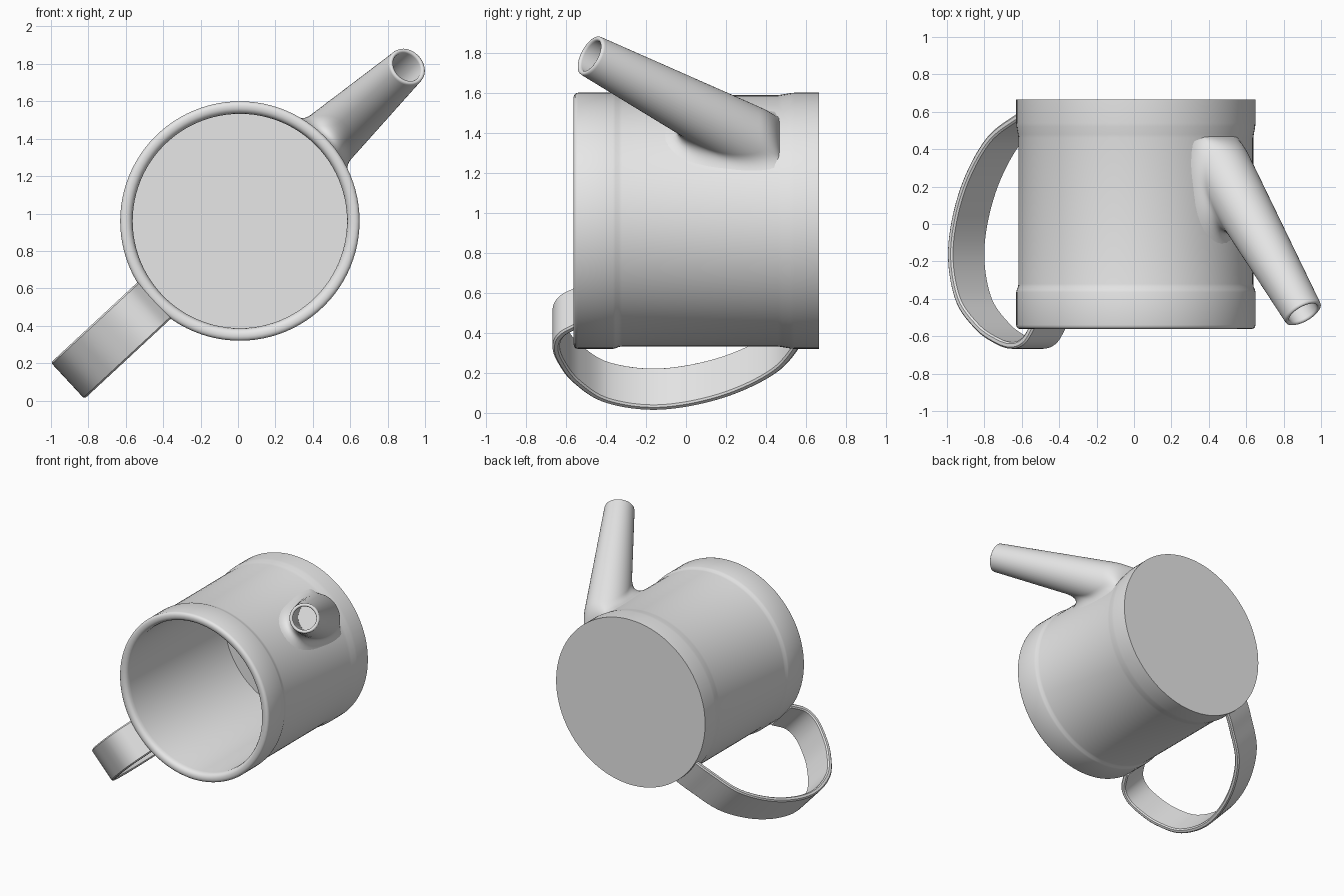
import bpy, bmesh, math
from mathutils import Vector

if "Cube" in bpy.data.objects:
    bpy.data.objects.remove(bpy.data.objects["Cube"])

CX, CZ = 0.01, 0.96                 # body axis runs along y through here
metal = bpy.data.materials.new("grey_metal")
metal.diffuse_color = (0.8, 0.8, 0.8, 1)
metal.use_nodes = True
metal.node_tree.nodes["Principled BSDF"].inputs["Base Color"].default_value = metal.diffuse_color


def finish(bm, name, angle=35):
    bmesh.ops.remove_doubles(bm, verts=bm.verts, dist=1e-5)
    bmesh.ops.recalc_face_normals(bm, faces=bm.faces)
    me = bpy.data.meshes.new(name)
    bm.to_mesh(me)
    bm.free()
    me.materials.append(metal)
    ob = bpy.data.objects.new(name, me)
    bpy.context.collection.objects.link(ob)
    bpy.ops.object.select_all(action='DESELECT')
    ob.select_set(True)
    bpy.context.view_layer.objects.active = ob
    bpy.ops.object.shade_smooth_by_angle(angle=math.radians(angle))
    return ob


def loft(bm, rings, cap_start=False, cap_end=False):
    rows = [[bm.verts.new(p) for p in ring] for ring in rings]
    n = len(rows[0])
    for a, b in zip(rows, rows[1:]):
        for i in range(n):
            j = (i + 1) % n
            bm.faces.new((a[i], a[j], b[j], b[i]))
    if cap_start:
        bm.faces.new(rows[0])
    if cap_end:
        bm.faces.new(rows[-1])


def on_body(r, theta, y):
    return Vector((CX + r * math.cos(theta), y, CZ + r * math.sin(theta)))


# Can body: turned profile (radius, y) from the base round the lip to the inner floor
profile = [(0.64, 0.665), (0.64, 0.54), (0.638, 0.52), (0.631, 0.48), (0.628, 0.46),
           (0.628, -0.32), (0.63, -0.335), (0.637, -0.352), (0.64, -0.365),
           (0.64, -0.54), (0.637, -0.551), (0.63, -0.558), (0.618, -0.562),
           (0.60, -0.561), (0.585, -0.553), (0.577, -0.54), (0.573, -0.52),
           (0.573, 0.635)]
SEG = 96
bm = bmesh.new()
loft(bm, [[on_body(r, 2 * math.pi * i / SEG, y) for i in range(SEG)] for r, y in profile],
     True, True)
finish(bm, "can_body")

# Spout: tapered tube with a fillet that spreads over the body
radial = Vector((0.735, 0, 0.678))
theta0 = math.atan2(radial.z, radial.x)
axis = (radial * 0.77 + Vector((0, -1, 0))).normalized()
e1 = Vector((-radial.z, 0, radial.x))
e2 = axis.cross(e1).normalized()
tip = on_body(1.22, theta0, -0.48)
R_TIP, TAPER, R_FOOT, Y_MAX, N = 0.107, 0.058, 0.624, 0.45, 48


def circle(r, depth):
    return [tip - axis * depth + r * (math.cos(t) * e1 + math.sin(t) * e2)
            for t in (2 * math.pi * i / N for i in range(N))]


def foot_curve(i, steps=12):
    """Outer wall line i: straight part, then a curve onto the body."""
    t = 2 * math.pi * i / N
    side = math.cos(t) * e1 + math.sin(t) * e2
    p0 = tip + side * R_TIP
    g = -axis + side * TAPER
    px, pz = p0.x - CX, p0.z - CZ
    a, b = g.x ** 2 + g.z ** 2, px * g.x + pz * g.z
    c = px ** 2 + pz ** 2 - R_FOOT ** 2
    s = (-b - math.sqrt(max(b * b - a * c, 0))) / a
    s_clip = (Y_MAX - p0.y) / g.y
    if s_clip < s:                  # rounded heel at the back
        corner = p0 + g * s_clip
        th = math.atan2(corner.z - CZ, corner.x - CX)
        start, end = corner - g * 0.1, on_body(0.62, th, Y_MAX + 0.02)
    else:
        corner = p0 + g * s
        th = math.atan2(corner.z - CZ, corner.x - CX)
        u, v = (th - theta0) * R_FOOT, corner.y - 0.25
        length = math.hypot(u, v)
        f = 0.10 + 0.11 * max(0, -v / length) ** 2
        start = corner - g * f
        end = on_body(R_FOOT, th + f * u / length / R_FOOT,
                      min(corner.y + f * v / length, Y_MAX + 0.02))
    pts = []
    for k in range(steps + 1):
        q = k / steps
        p = start * (1 - q) ** 2 + corner * 2 * q * (1 - q) + end * q * q
        pts.append(p)
    return pts


lines = [foot_curve(i) for i in range(N)]
rings = [circle(0.115, 0.80), circle(0.083, 0.012), circle(0.086, 0.003),
         circle(0.092, 0.0), circle(0.099, 0.0), circle(0.105, 0.004), circle(0.107, 0.014)]
rings += [[ln[k] for ln in lines] for k in range(len(lines[0]))]
bm = bmesh.new()
loft(bm, rings, cap_start=True)
finish(bm, "spout", 50)

# Handle: flat strip swept along a curved path (distance from body axis, y)
path = [(0.605, 0.655), (0.745, 0.593), (0.98, 0.455), (1.168, 0.187), (1.255, -0.13),
        (1.205, -0.40), (1.06, -0.56), (0.91, -0.64), (0.79, -0.667), (0.69, -0.635),
        (0.61, -0.535)]
path = [Vector(p) for p in path]
path = [2 * path[0] - path[1]] + path + [2 * path[-1] - path[-2]]
curve = []
for a, b, c, d in zip(path, path[1:], path[2:], path[3:]):
    for k in range(8):
        t = k / 8
        curve.append(0.5 * (2 * b + (c - a) * t + (2 * a - 5 * b + 4 * c - d) * t * t
                            + (3 * b - a - 3 * c + d) * t ** 3))
curve.append(path[-2])

out = Vector((-0.733, 0, -0.68))
across = Vector((0.68, 0, -0.733))
W, T, B = 0.132, 0.036, 0.009       # half width, thickness, edge bevel
section = [(-W + B, 0), (W - B, 0), (W, B), (W, T - B), (W - B, T), (-W + B, T),
           (-W, T - B), (-W, B)]
rings = []
for i, p in enumerate(curve):
    tan = (curve[min(i + 1, len(curve) - 1)] - curve[max(i - 1, 0)]).normalized()
    inward = Vector((tan.y, -tan.x))
    if inward.dot(Vector((0.75, -0.1)) - p) < 0:
        inward = -inward
    ring = []
    for w, h in section:
        q = p + inward * h
        ring.append(Vector((CX, 0, CZ)) + out * q.x + Vector((0, q.y, 0)) + across * w)
    rings.append(ring)
bm = bmesh.new()
loft(bm, rings, True, True)
finish(bm, "handle", 40)
